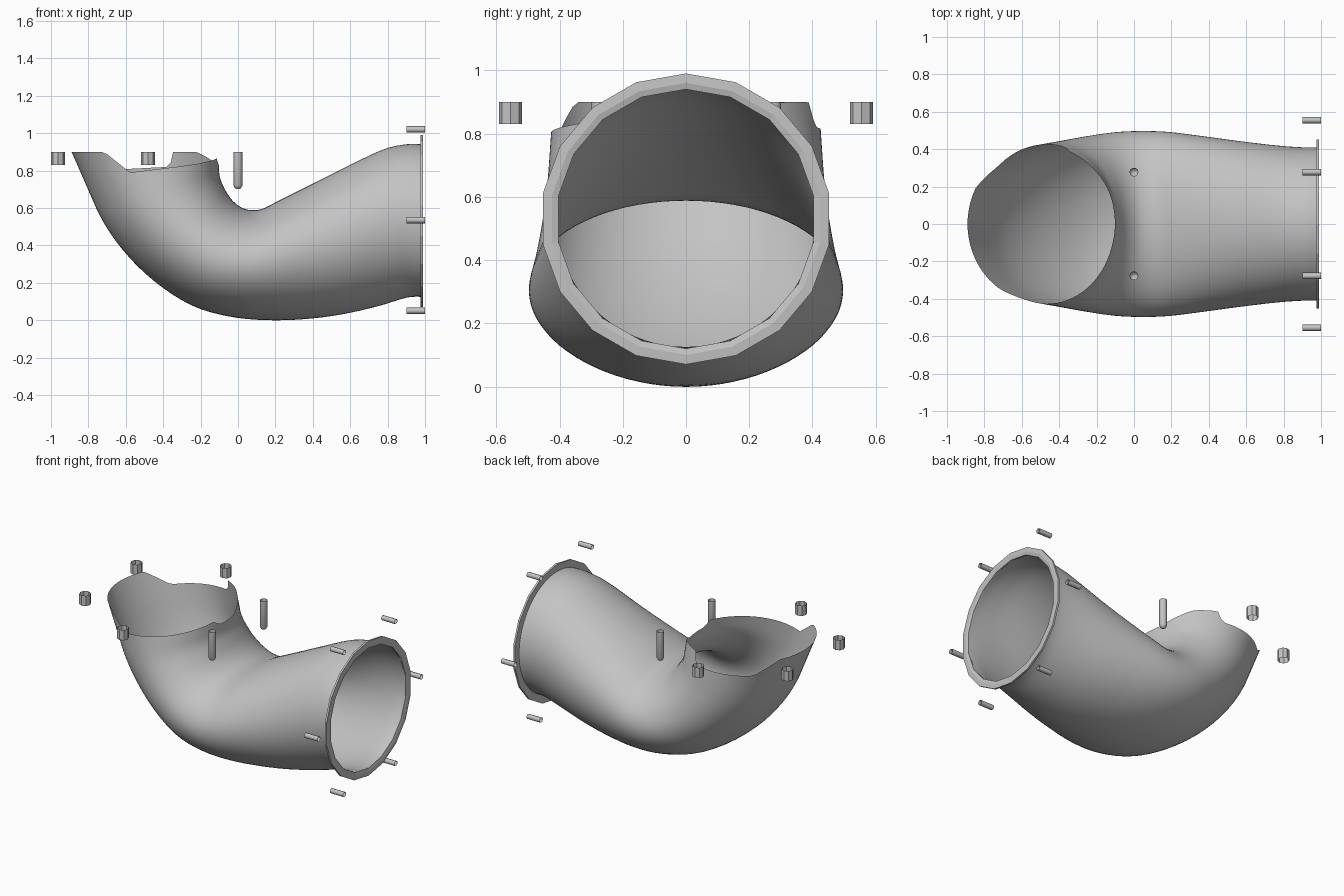
import bpy, bmesh, math
from mathutils import Vector

cube = bpy.data.objects.get("Cube")
if cube:
    bpy.data.objects.remove(cube)

metal = bpy.data.materials.new("plain_grey")
metal.use_nodes = True
grey = (0.55, 0.55, 0.55, 1)
metal.diffuse_color = grey
metal.node_tree.nodes["Principled BSDF"].inputs["Base Color"].default_value = grey


def loft(name, rings, closed=False, smooth=None):
    """Skin a list of point rings into one open surface."""
    bm = bmesh.new()
    loops = [[bm.verts.new(p) for p in ring] for ring in rings]
    pairs = list(zip(loops, loops[1:]))
    if closed:
        pairs.append((loops[-1], loops[0]))
    n = len(loops[0])
    for a, b in pairs:
        for i in range(n):
            j = (i + 1) % n
            bm.faces.new((a[i], a[j], b[j], b[i]))
    bmesh.ops.recalc_face_normals(bm, faces=bm.faces)
    mesh = bpy.data.meshes.new(name)
    bm.to_mesh(mesh)
    bm.free()
    mesh.materials.append(metal)
    obj = bpy.data.objects.new(name, mesh)
    bpy.context.collection.objects.link(obj)
    if smooth:
        bpy.ops.object.select_all(action='DESELECT')
        obj.select_set(True)
        bpy.context.view_layer.objects.active = obj
        bpy.ops.object.shade_smooth_by_angle(angle=math.radians(smooth))
    return obj


def lathe(name, base, axis, profile, sides, closed=False, smooth=None):
    """Spin (distance, radius) pairs about an axis through base."""
    base, axis = Vector(base), Vector(axis)
    u = Vector((0, 0, 1)) if axis.x else Vector((1, 0, 0))
    v = axis.cross(u)
    rings = []
    for d, r in profile:
        rings.append([base + axis * d + r * (u * math.cos(k * math.tau / sides)
                      + v * math.sin(k * math.tau / sides)) for k in range(sides)])
    return loft(name, rings, closed, smooth)


# Elbow cross-sections: outer bend x, z, inner bend x, z, half width
sections = [
    (.98, .125, .98, .94, .41), (.9, .12, .9, .94, .41),
    (.75, .075, .77, .91, .42), (.55, .03, .55, .805, .445),
    (.35, .005, .38, .72, .47), (.15, 0, .22, .64, .492),
    (-.05, .02, .12, .592, .497), (-.25, .08, .035, .595, .49),
    (-.45, .21, -.03, .64, .47), (-.62, .38, -.075, .71, .45),
    (-.75, .58, -.1, .78, .435), (-.89, .9, -.105, .9, .42),
]
SEG, STEPS = 80, 4


def ring(s):
    low, high = Vector((s[0], 0, s[1])), Vector((s[2], 0, s[3]))
    mid, half = (low + high) / 2, (high - low) / 2
    return [mid + half * math.cos(a) + Vector((0, s[4] * math.sin(a), 0))
            for a in (k * math.tau / SEG for k in range(SEG))]


def spline(p, q, r, s, t):
    return tuple(.5 * (2 * b + (c - a) * t + (2 * a - 5 * b + 4 * c - d) * t * t
                       + (3 * b - a - 3 * c + d) * t ** 3)
                 for a, b, c, d in zip(p, q, r, s))


# Broken rim: angle about the opening and height
rim = [(-180, .9), (-124, .9), (-109, .79), (-14, .865), (-8, .83), (18, .83),
       (50, .9), (71, .9), (77, .82), (133, .8), (152, .9), (180, .9)]


def rim_height(angle):
    for (a, h), (b, k) in zip(rim, rim[1:]):
        if a <= angle <= b:
            return h + (k - h) * (angle - a) / (b - a)
    return .9


rings = []
last = len(sections) - 1
for i in range(last - 1):
    four = [sections[min(max(i + k, 0), last)] for k in (-1, 0, 1, 2)]
    rings += [ring(spline(*four, t / STEPS)) for t in range(STEPS)]
below, top = ring(sections[-2]), ring(sections[-1])
edge = []
for p, q in zip(below, top):
    h = rim_height(math.degrees(math.atan2(q.y, q.x + .48)))
    edge.append(p.lerp(q, (h - p.z) / (q.z - p.z)))
rings.append(below)
rings += [[p.lerp(q, t) for p, q in zip(below, edge)] for t in (.33, .67, 1)]
loft("elbow_pipe", rings, smooth=60)

# Faceted flange at the side opening
lathe("flange_ring", (0, 0, .53), (1, 0, 0),
      [(.975, .41), (.975, .46), (.988, .46), (.99, .43), (.985, .41)], 18, closed=True)

# Open bolt sleeves around both openings
for k in range(6):
    a = k * math.tau / 6
    lathe("flange_pin", (.9, .555 * math.cos(a), .535 + .56 * math.sin(a)), (1, 0, 0),
          [(0, .017), (.1, .017)], 8, smooth=50)
    b = a + math.tau / 12
    x, y = -.481 + .555 * math.cos(b), .555 * math.sin(b)
    if x > -.1:
        lathe("long_rim_pin", (x, y, .9), (0, 0, -1),
              [(0, .024), (.18, .024), (.195, .016), (.2, .001)], 10, smooth=50)
    else:
        lathe("short_rim_pin", (x, y, .83), (0, 0, 1), [(0, .037), (.07, .037)], 8)
